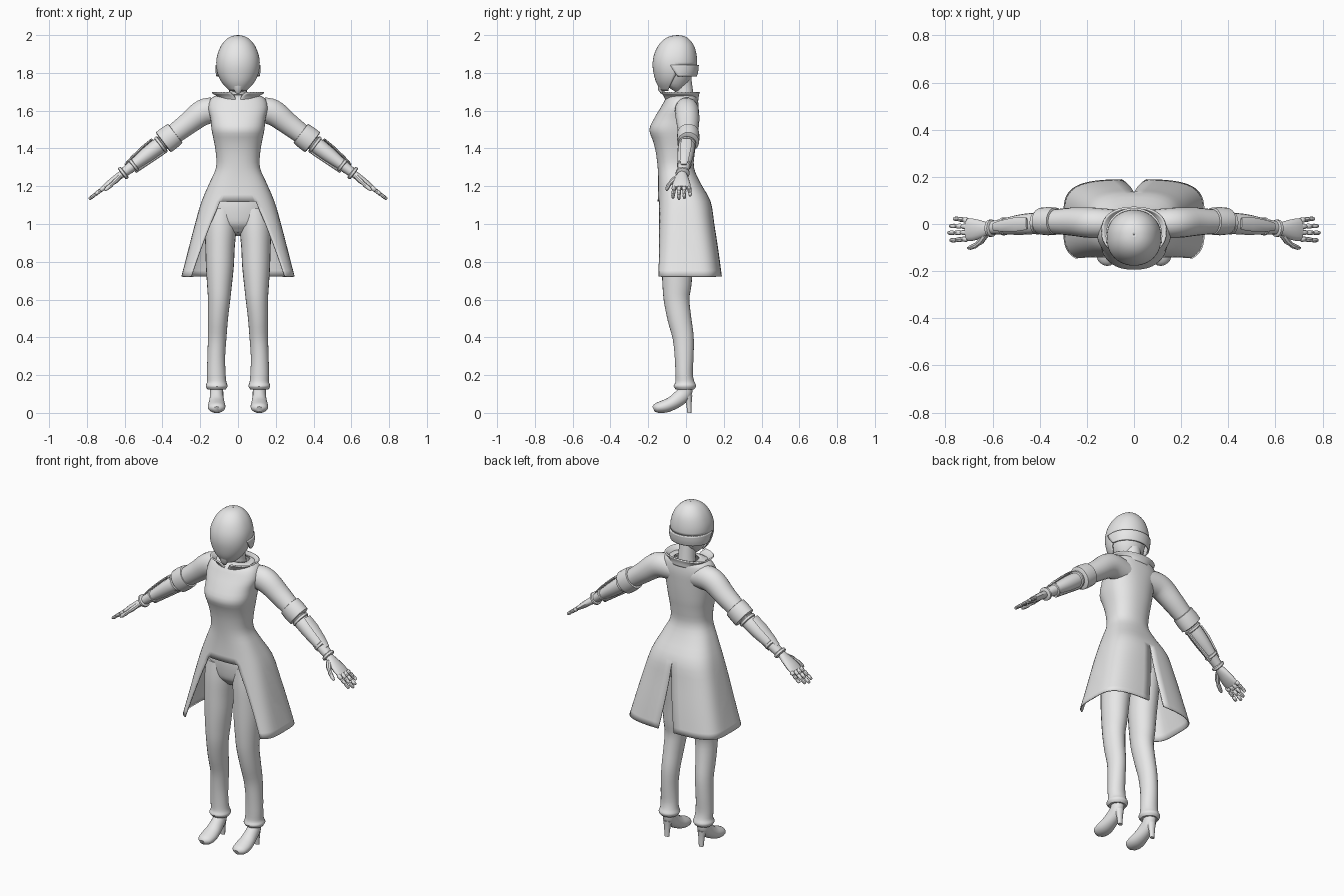
import bpy, bmesh, math
from mathutils import Vector

grey = bpy.data.materials.new("plain_grey")
grey.diffuse_color = (0.8, 0.8, 0.8, 1)


def make(name, verts, faces, mirror=True, solid=0):
    """Mesh object, mirrored across x = 0 when asked, with optional thickness."""
    me = bpy.data.meshes.new(name)
    bm = bmesh.new()
    vs = [bm.verts.new(v) for v in verts]
    for f in faces:
        bm.faces.new([vs[i] for i in f])
    bmesh.ops.remove_doubles(bm, verts=bm.verts, dist=0.0002)
    loose = [v for v in bm.verts if not v.link_faces]
    bmesh.ops.delete(bm, geom=loose, context='VERTS')
    bmesh.ops.recalc_face_normals(bm, faces=bm.faces)
    bm.to_mesh(me)
    bm.free()
    me.materials.append(grey)
    ob = bpy.data.objects.new(name, me)
    bpy.context.collection.objects.link(ob)
    bpy.ops.object.select_all(action='DESELECT')
    ob.select_set(True)
    bpy.context.view_layer.objects.active = ob
    bpy.ops.object.shade_smooth_by_angle(angle=math.radians(42))
    if mirror:
        m = ob.modifiers.new("mirror", 'MIRROR')
        m.merge_threshold = 0.0005
    if solid:
        s = ob.modifiers.new("thickness", 'SOLIDIFY')
        s.thickness = solid
    return ob


def smooth(rows, k=3):
    """Catmull-Rom resampling of a list of number rows."""
    out = []
    for i in range(len(rows) - 1):
        a, b, c, d = (rows[max(0, min(len(rows) - 1, i + j))] for j in (-1, 0, 1, 2))
        for s in range(k):
            t = s / k
            out.append([0.5 * (2*q + (r - p)*t + (2*p - 5*q + 4*r - w)*t*t
                               + (3*q - p - 3*r + w)*t**3)
                        for p, q, r, w in zip(a, b, c, d)])
    return out + [list(rows[-1])]


def tube(name, rows, side=(1, 0, 0), n=18, mirror=True, k=3):
    """Capped loft; row = x, y, z, radius along side, radius across."""
    rows = smooth(rows, k) if k > 1 else rows
    c = [Vector(r[:3]) for r in rows]
    verts, faces = [], []
    for i, r in enumerate(rows):
        t = (c[min(i + 1, len(c) - 1)] - c[max(i - 1, 0)]).normalized()
        u = Vector(side)
        u = (u - t * u.dot(t)).normalized()
        v = t.cross(u)
        for j in range(n):
            a = 2 * math.pi * j / n
            p = c[i] + u * r[3] * math.cos(a) + v * r[4] * math.sin(a)
            p.z = max(p.z, 0)
            verts.append(p)
    for i in range(len(rows) - 1):
        for j in range(n):
            e = (j + 1) % n
            faces.append((i*n + j, i*n + e, i*n + n + e, i*n + n + j))
    faces += [tuple(range(n)), tuple(range((len(rows) - 1) * n, len(rows) * n))]
    return make(name, verts, faces, mirror)


def shell(name, rows, keep, nf=6, nb=22, solid=0.006, k=3):
    """Mirrored half shell; row = z, half width, front y, back y, power,
    split angle, end angle. keep(z, is_front) selects the faces."""
    rows = smooth(rows, k)
    n = nf + nb + 1
    verts, faces = [], []
    for z, rx, yf, yb, p, split, end in rows:
        mid = (yf + yb) / 2
        for j in range(n):
            a = split * j / nf if j <= nf else split + (end - split) * (j - nf) / nb
            a = math.radians(min(a, 180))
            co = math.cos(a)
            verts.append((rx * max(0, math.sin(a)) ** p,
                          mid - (yb - yf) / 2 * math.copysign(abs(co) ** (p - 0.12), co), z))
    for i in range(len(rows) - 1):
        zm = (rows[i][0] + rows[i + 1][0]) / 2
        for j in range(n - 1):
            if keep(zm, j < nf):
                faces.append((i*n + j, i*n + j + 1, i*n + n + j + 1, i*n + n + j))
    return make(name, verts, faces, True, solid)


# Long coat: closed bodice, skirt open at the front and slit at the back
shell("coat", [
    (1.685, .070, -.060, .050, .95, 24, 180), (1.672, .135, -.100, .060, .95, 24, 180),
    (1.62, .158, -.132, .067, .92, 24, 180), (1.56, .146, -.168, .065, .90, 24, 180),
    (1.50, .140, -.194, .061, .90, 24, 180), (1.44, .128, -.175, .055, .90, 24, 180),
    (1.38, .118, -.160, .047, .92, 24, 180), (1.30, .116, -.150, .042, .92, 24, 180),
    (1.22, .150, -.147, .075, .85, 24, 180), (1.12, .193, -.150, .130, .78, 24, 180),
    (1.00, .228, -.156, .150, .70, 32, 179.4), (.85, .267, -.166, .173, .64, 41, 178.2),
    (.722, .300, -.177, .190, .60, 47, 177)],
    lambda z, front: z > 1.12 or not front)

# Flared stand collar with a notch at the throat
shell("collar", [
    (1.655, .090, -.100, .058, .9, 4, 180), (1.68, .105, -.112, .060, .9, 9, 180),
    (1.70, .135, -.128, .066, .9, 16, 180)],
    lambda z, front: not front, 4, 20, .008)
tube("neck", [(0, -.005, 1.62, .058, .055), (0, -.01, 1.70, .047, .048),
              (0, -.03, 1.80, .05, .055)], mirror=False)

# Helmet: dome all round, face mask only at the front below it
shell("helmet", [
    (2.0, .002, -.047, -.043, 1, 95, 180), (1.994, .035, -.085, -.008, 1, 95, 180),
    (1.975, .065, -.120, .020, 1, 95, 180), (1.94, .092, -.150, .044, 1, 95, 180),
    (1.89, .111, -.171, .057, 1, 95, 180), (1.84, .115, -.177, .059, 1, 95, 180),
    (1.79, .106, -.170, .050, 1, 92, 180), (1.745, .084, -.156, .035, 1, 82, 180),
    (1.705, .048, -.132, .0, 1, 68, 180)],
    lambda z, front: z > 1.84 or front, 16, 14)
shell("rear_helmet_band", [
    (1.842, .120, -.175, .068, 1, 78, 180), (1.81, .119, -.172, .065, 1, 86, 180),
    (1.782, .115, -.170, .058, 1, 94, 180)],
    lambda z, front: not front, 4, 16, .009)
tube("head", [(0, -.075, 1.712, .03, .03), (0, -.067, 1.73, .062, .062),
              (0, -.06, 1.78, .090, .090), (0, -.06, 1.84, .102, .104),
              (0, -.06, 1.90, .095, .097), (0, -.05, 1.95, .06, .06)], mirror=False)
tube("chin_guard", [(0, -.138, 1.745, .026, .012), (0, -.135, 1.715, .022, .014),
                    (0, -.122, 1.695, .014, .012)], n=8, mirror=False, k=1)

# Trousers with gathered cuffs
tube("pelvis", [(0, -.025, .945, .06, .05), (0, -.02, .985, .14, .088),
                (0, -.02, 1.04, .172, .1), (0, -.025, 1.12, .165, .1),
                (0, -.04, 1.2, .125, .08), (0, -.05, 1.28, .09, .07)], n=28, mirror=False)
tube("trouser_leg", [
    (.088, -.02, 1.07, .082, .097), (.092, -.03, .98, .084, .096),
    (.095, -.038, .88, .078, .09), (.096, -.045, .78, .074, .083),
    (.098, -.048, .68, .066, .077), (.100, -.05, .60, .059, .068),
    (.106, -.035, .50, .053, .063), (.110, -.015, .40, .049, .056),
    (.115, -.010, .30, .047, .050), (.115, -.010, .21, .049, .046),
    (.113, -.007, .165, .051, .050), (.113, -.006, .142, .058, .060),
    (.113, -.006, .124, .048, .048)], n=24)

# High-heeled shoes
tube("shoe", [
    (.113, -.172, .020, .018, .014), (.113, -.155, .026, .040, .026),
    (.113, -.115, .034, .047, .034), (.113, -.075, .050, .043, .036),
    (.113, -.035, .078, .037, .040), (.113, -.008, .105, .035, .040),
    (.113, -.003, .140, .035, .037)], n=20)
tube("shoe_heel", [(.113, .010, .09, .026, .024), (.113, .015, .05, .018, .015),
                   (.113, .018, 0, .014, .011)], n=12)

# Sleeves
tube("sleeve", [(.07, .0, 1.595, .06, .065), (.15, .004, 1.60, .064, .070),
                (.20, .006, 1.582, .064, .068), (.26, .01, 1.535, .060, .060),
                (.33, .01, 1.482, .053, .054), (.37, .01, 1.452, .05, .05)], side=(0, 1, 0))


def arm(t, y=0.0, h=0.0):
    """Point at distance t down the forearm, with side and upward offsets."""
    return (.365 + .795*t + .607*h, y, 1.455 - .607*t + .795*h)


def arm_tube(name, rows, n=14, k=1):
    return tube(name, [arm(*r[:3]) + tuple(r[3:]) for r in rows], (0, 1, 0), n, True, k)


arm_tube("sleeve_cuff", [(-.042, .012, 0, .050, .056), (-.04, .012, 0, .058, .064),
                         (.0, .012, 0, .060, .067), (.036, .012, 0, .057, .066),
                         (.04, .012, 0, .048, .056)], 20)

# Mechanical forearm: shell, top plate, rod below and wrist rings
arm_tube("forearm", [(.02, .008, 0, .040, .038), (.08, .002, 0, .045, .043),
                     (.15, -.003, 0, .043, .040), (.23, -.010, 0, .035, .031),
                     (.30, -.016, 0, .028, .025)], 16, 3)
arm_tube("forearm_plate", [(.075, .002, .050, .026, .006), (.14, -.002, .047, .030, .007),
                           (.22, -.008, .038, .024, .007), (.27, -.012, .030, .016, .005)], 8)
arm_tube("forearm_rod", [(.05, 0, -.044, .010, .010), (.25, -.01, -.032, .010, .010)], 8)
for t, y, r in ((.055, .005, .049), (.235, -.010, .038), (.305, -.018, .037)):
    arm_tube("forearm_ring", [(t - .01, y, 0, r - .006, r - .006), (t - .006, y, 0, r, r),
                              (t + .006, y, 0, r, r), (t + .01, y, 0, r - .006, r - .006)], 16)

# Jointed hand
arm_tube("palm", [(.315, -.020, 0, .024, .020), (.345, -.022, 0, .035, .020),
                  (.40, -.024, 0, .047, .018), (.435, -.024, 0, .047, .013)], 14, 2)
for y, length in ((.017, .075), (-.010, .096), (-.036, .105), (-.064, .094)):
    seg = length / 3
    rows = []
    for i in range(3):
        s, r = .428 + i * seg, .012 - .0012 * i
        yy = y + (y + .024) * .06 * i
        rows += [(s, yy, 0, r * .7, r * .7), (s + seg * .2, yy, 0, r, r),
                 (s + seg * .8, yy, 0, r * .9, r * .9), (s + seg, yy, 0, r * .65, r * .65)]
    arm_tube("finger", rows, 8)
arm_tube("thumb", [(.335, -.045, -.004, .014, .014), (.365, -.073, -.008, .015, .014),
                   (.385, -.086, -.010, .010, .010), (.395, -.091, -.011, .012, .012),
                   (.425, -.100, -.013, .010, .010), (.438, -.102, -.014, .005, .005)], 8)
